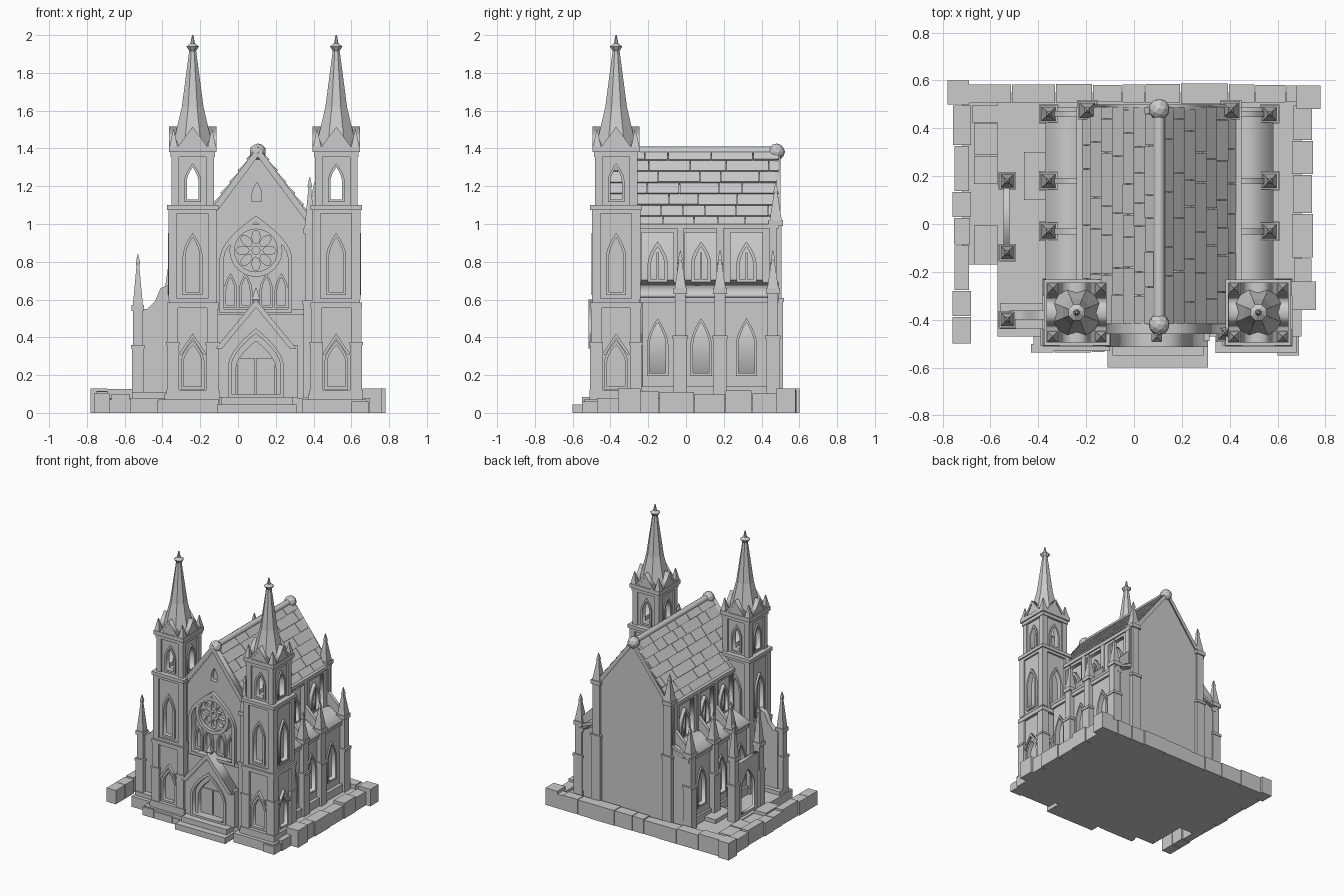
import bpy, bmesh, math, random
from mathutils import Matrix, Vector

if "Cube" in bpy.data.objects:
    bpy.data.objects.remove(bpy.data.objects["Cube"])

random.seed(4)
T, R = Matrix.Translation, Matrix.Rotation
MID = 0.105  # nave axis


def finish(name, me):
    ob = bpy.data.objects.new(name, me)
    bpy.context.collection.objects.link(ob)
    return ob


def boxes(name, specs):
    """One object from (x0, x1, y0, y1, z0, z1) boxes."""
    bm = bmesh.new()
    for x0, x1, y0, y1, z0, z1 in specs:
        m = T(((x0 + x1) / 2, (y0 + y1) / 2, (z0 + z1) / 2)) @ Matrix.Diagonal((x1 - x0, y1 - y0, z1 - z0, 1))
        bmesh.ops.create_cube(bm, size=1, matrix=m)
    me = bpy.data.meshes.new(name)
    bm.to_mesh(me)
    bm.free()
    return finish(name, me)


def cbox(x, y, h, z0, z1):
    return (x - h, x + h, y - h, y + h, z0, z1)


def cones(name, specs, sides=4):
    """One object from (x, y, z0, z1, r0, r1) cones, flat sides facing the axes."""
    bm = bmesh.new()
    for x, y, z0, z1, r0, r1 in specs:
        m = T((x, y, (z0 + z1) / 2)) @ R(math.pi / sides, 4, 'Z')
        bmesh.ops.create_cone(bm, cap_ends=True, segments=sides, radius1=r0, radius2=r1, depth=z1 - z0, matrix=m)
    me = bpy.data.meshes.new(name)
    bm.to_mesh(me)
    bm.free()
    return finish(name, me)


def panel(name, loops, t, origin, deg=0):
    """Upright slab from nested 2D loops (outline + holes); deg 0 faces -y, 90 faces +x."""
    cu = bpy.data.curves.new(name, 'CURVE')
    cu.dimensions, cu.fill_mode, cu.extrude = '2D', 'BOTH', t / 2
    for loop in loops:
        sp = cu.splines.new('POLY')
        sp.points.add(len(loop) - 1)
        for p, (u, v) in zip(sp.points, loop):
            p.co = (u, v, 0, 1)
        sp.use_cyclic_u = True
    tmp = finish(name + "_tmp", cu)
    bpy.context.view_layer.update()
    me = bpy.data.meshes.new_from_object(tmp.evaluated_get(bpy.context.evaluated_depsgraph_get()))
    bpy.data.objects.remove(tmp)
    me.transform(T(origin) @ R(math.radians(deg), 4, 'Z') @ R(math.pi / 2, 4, 'X') @ T((0, 0, t / 2)))
    me.name = name
    return finish(name, me)


def rect(u0, u1, v0, v1):
    return [(u0, v0), (u1, v0), (u1, v1), (u0, v1)]


def arch(c, w, z0, zs, z1, n=6):
    side = [(w / 2 * (1 - (i / n) ** 1.7), zs + (z1 - zs) * i / n) for i in range(n + 1)]
    right = [(w / 2, z0)] + side
    return [(c + u, v) for u, v in right] + [(c - u, v) for u, v in reversed(right[:-1])]


def ring(name, c, w, z0, zs, z1, k, t, origin, deg=0):
    panel(name, [arch(c, w + 2 * k, z0 - k, zs, z1 + 1.5 * k), arch(c, w, z0, zs, z1)], t, origin, deg)


def chevron(c, w, z0, z1, k):
    d = k * (z1 - z0) / w
    return [(c - w, z0), (c, z1), (c + w, z0), (c + w - k, z0), (c, z1 - d), (c - w + k, z0)]


def circle(c, z, r, n=24, sx=1, rot=0, off=0):
    out = []
    for i in range(n):
        a = 2 * math.pi * i / n
        p = Matrix.Rotation(rot, 2) @ Vector((off + r * math.cos(a), r * sx * math.sin(a)))
        out.append((c + p.x, z + p.y))
    return out


def pinnacle(name, x, y, z0, zb, z1, h):
    zm = z0 + (zb - z0) * 0.55
    boxes(name + "_shaft", [cbox(x, y, h * 1.25, z0, zm), cbox(x, y, h * 1.45, zm, zm + .02),
                            cbox(x, y, h, zm, zb), cbox(x, y, h * 1.3, zb - .03, zb)])
    cones(name + "_spirelet", [(x, y, zb, z1 - .02, h * 1.5, .005), (x, y, z1 - .06, z1 - .045, .012, .016),
                               (x, y, z1 - .045, z1, .016, .002)])


def stones(name, x0, x1, y0, y1, h):
    """Row of uneven blocks along the longer direction."""
    out, along_x = [], x1 - x0 > y1 - y0
    a, end = (x0, x1) if along_x else (y0, y1)
    while a < end - .01:
        b = min(end, a + random.uniform(.09, .2))
        b = end if end - b < .05 else b
        j, z = random.uniform(0, .012), h + random.uniform(-.015, .01)
        out.append((a, b - .004, y0 + j, y1 - j, 0, z) if along_x else (x0 + j, x1 - j, a, b - .004, 0, z))
        a = b
    boxes(name, out)


# base slab, rubble borders, corner stones and front steps
boxes("base_slab", [(-.57, .70, -.47, .55, 0, .08), (-.72, -.56, -.17, .55, 0, .07), (-.42, -.1, -.53, -.4, 0, .07),
                    (.34, .68, -.54, -.4, 0, .07), (-.39, -.1, -.51, -.4, .07, .1), (.37, .66, -.51, -.4, .07, .1)])
stones("left_border", -.76, -.68, -.5, .5, .11)
stones("right_border", .66, .75, -.3, .5, .11)
stones("back_border", -.7, .7, .5, .59, .12)
stones("front_left_border", -.43, -.12, -.54, -.5, .06)
stones("left_paving", -.68, -.56, -.17, .5, .09)
boxes("corner_stones", [(-.78, -.69, .5, .6, 0, .13), (.68, .78, .48, .58, 0, .13), (.66, .76, -.36, -.24, 0, .13),
                        (.6, .69, -.55, -.46, 0, .06)])
boxes("front_steps", [(-.11, .31, -.6, -.42, 0, .045), (-.09, .29, -.55, -.42, .045, .085)])

# nave body with gable cross-section
panel("nave_body", [[(-.2, .05), (.41, .05), (.41, .98), (MID, 1.37), (-.2, .98)]], .89, (0, .49, 0))

# roof slates: overlapping courses of uneven length on both slopes
bm = bmesh.new()
slope = math.atan2(.41, .315)
for s in (-1, 1):
    for i in range(7):
        d, y = .075 * i + .035, -.42
        while y < .48:
            e = min(.49, y + random.uniform(.09, .24))
            m = T((MID + s * d * math.cos(slope), (y + e) / 2, 1.395 - d * math.sin(slope))) \
                @ R(s * (slope - .09 - random.uniform(0, .05)), 4, 'Y') @ Matrix.Diagonal((.09, e - y - .003, .022, 1))
            bmesh.ops.create_cube(bm, size=1, matrix=m)
            y = e
me = bpy.data.meshes.new("roof_slates")
bm.to_mesh(me)
bm.free()
finish("roof_slates", me)
panel("ridge_cap", [circle(MID, 1.385, .024, 8)], .9, (0, .48, 0))
for y in (-.42, .48):
    bm = bmesh.new()
    bmesh.ops.create_icosphere(bm, subdivisions=2, radius=.044, matrix=T((MID, y, 1.382)))
    me = bpy.data.meshes.new("ridge_finial")
    bm.to_mesh(me)
    bm.free()
    finish("ridge_finial", me)
panel("back_coping", [chevron(MID, .32, .99, 1.41, .035)], .03, (0, .5, 0))

# west front: wall with great arch, rose window, lancets and gable coping
panel("front_wall", [[(-.2, .08), (.42, .08), (.42, .98), (MID, 1.38), (-.2, .98)],
                     arch(.095, .34, .55, .82, 1.01), arch(.1, .05, 1.12, 1.16, 1.22)], .03, (0, -.4, 0))
ring("great_arch_moulding", .095, .34, .55, .82, 1.01, .022, .035, (0, -.42, 0))
panel("front_gable_coping", [chevron(MID, .32, .98, 1.41, .04)], .06, (0, -.4, 0))
panel("rose_tracery", [circle(.095, .86, .115), circle(.095, .86, .022, 8)] +
      [circle(.095, .86, .036, 8, .62, i * math.pi / 4, .071) for i in range(8)], .025, (0, -.4, 0))
panel("rose_rim", [circle(.095, .86, .14), circle(.095, .86, .113)], .05, (0, -.4, 0))
for c in (-.04, .04, .15, .23):
    ring("front_lancet", c, .045, .57, .65, .72, .013, .025, (0, -.4, 0))
boxes("front_string_course", [(-.13, .4, -.445, -.4, .52, .55)])

# portal with stepped arches, door and steep gable
panel("portal_body", [[(-.1, .08), (.29, .08), (.29, .34), (.095, .56), (-.1, .34)],
                      arch(.095, .27, .09, .25, .43)], .06, (0, -.43, 0))
ring("portal_outer_arch", .095, .26, .1, .25, .42, .018, .07, (0, -.43, 0))
ring("portal_inner_arch", .095, .21, .1, .24, .38, .03, .035, (0, -.43, 0))
for c in (.043, .147):
    boxes("door_leaf", [(c - .048, c + .048, -.438, -.42, .085, .29)])
panel("portal_coping", [chevron(.095, .215, .34, .6, .035)], .085, (0, -.43, 0))
boxes("portal_piers", [cbox(c, -.465, .025, .08, .36) for c in (-.1, .29)])
cones("portal_finial", [(.095, -.47, .57, .6, .012, .03), (.095, -.47, .6, .66, .03, .004)])
pinnacle("front_pinnacle", .38, -.455, .08, .98, 1.25, .026)

# the two west towers
for x, side in ((-.24, "left"), (.52, "right")):
    y, n = -.37, side + "_tower"
    corners = [(x + i, y + j) for i in (-.105, .105) for j in (-.105, .105)]
    boxes(n + "_core", [cbox(x, y, .095, .05, 1.07)])
    b = [cbox(x, y, .142, .05, .12), cbox(x, y, .137, .555, .585), cbox(x, y, .125, .585, .605),
         cbox(x, y, .128, 1.055, 1.075), cbox(x, y, .137, 1.075, 1.1)]
    for p in corners:
        b += [cbox(*p, .032, .1, .36), cbox(*p, .028, .36, .57), cbox(*p, .036, .36, .375), cbox(*p, .023, .6, 1.06)]
    boxes(n + "_courses_and_buttresses", b)
    upper = [(x + i, y + j) for i in (-.092, .092) for j in (-.092, .092)]
    boxes(n + "_belfry_corners", [cbox(*p, .02, 1.09, 1.38) for p in upper])
    boxes(n + "_belfry_cornice", [cbox(x, y, .117, 1.355, 1.38), cbox(x, y, .126, 1.38, 1.41)])
    for deg in (0, 90, 180, 270):
        d = Vector((math.sin(math.radians(deg)), -math.cos(math.radians(deg)), 0))
        o = Vector((x, y, 0)) + d * .09
        panel(n + "_lower_wall", [rect(-.09, .09, .1, .57), arch(0, .11, .13, .27, .37)], .025, o, deg)
        ring(n + "_lower_window", 0, .095, .14, .27, .36, .015, .035, o, deg)
        panel(n + "_lower_hood", [chevron(0, .075, .31, .42, .018)], .045, o, deg)
        panel(n + "_middle_wall", [rect(-.09, .09, .6, 1.06), arch(0, .095, .63, .84, .95)], .025, o, deg)
        ring(n + "_middle_window", 0, .075, .64, .83, .93, .015, .04, o, deg)
        o = Vector((x, y, 0)) + d * .07
        panel(n + "_belfry_wall", [rect(-.09, .09, 1.09, 1.38), arch(0, .06, 1.13, 1.23, 1.3)], .03, o, deg)
        ring(n + "_belfry_window", 0, .06, 1.13, 1.23, 1.3, .014, .04, o, deg)
        panel(n + "_spire_gable", [[(-.075, 1.41), (.075, 1.41), (0, 1.5)]], .05, o, deg)
        panel(n + "_spire_gable_coping", [chevron(0, .085, 1.4, 1.515, .02)], .055, o, deg)
    cones(n + "_corner_spirelets", [(px + (px - x) * .1, py + (py - y) * .1, 1.41, 1.5, .03, .003) for px, py in upper])
    cones(n + "_spire", [(x, y, 1.41, 1.62, .115, .062), (x, y, 1.62, 1.93, .062, .018)], 8)
    cones(n + "_finial", [(x, y, 1.91, 1.94, .015, .036), (x, y, 1.94, 1.955, .036, .014), (x, y, 1.95, 2, .014, .004)], 8)

# aisles, clerestory, buttresses and fliers on both flanks
for s, side in ((-1, "left"), (1, "right")):
    X = lambda d: MID + s * d
    deg, bays = 90 * s, (-.15, .08, .32)
    panel(side + "_aisle_body", [[(X(.28), .05), (X(.43), .05), (X(.43), .6), (X(.28), .68)]], .7, (0, .485, 0))
    panel(side + "_aisle_wall", [[(s * u, v) for u, v in rect(-.23, .48, .08, .6)]] +
          [arch(s * c, .11, .2, .36, .5) for c in bays], .025, (X(.43), 0, 0), deg)
    panel(side + "_clerestory_wall", [[(s * u, v) for u, v in rect(-.25, .49, .66, .99)]] +
          [rect(s * c - .085, s * c + .085, .69, .955) for c in bays], .03, (X(.305), 0, 0), deg)
    for c in bays:
        ring(side + "_aisle_window", s * c, .085, .21, .36, .48, .014, .035, (X(.43), 0, 0), deg)
        ring(side + "_clerestory_window", s * c, .07, .705, .79, .88, .018, .025, (X(.305), 0, 0), deg)
        panel(side + "_window_mullion", [rect(s * c - .006, s * c + .006, .7, .85)], .02, (X(.305), 0, 0), deg)
    lo, hi = sorted((X(.335), X(.475)))
    panel(side + "_aisle_roof", [[(X(.3), .68), (X(.475), .61), (X(.475), .63), (X(.3), .705)]], .73, (0, .49, 0))
    w0, w1 = sorted((X(.42), X(.47)))
    boxes(side + "_string_courses", [(w0, w1, -.24, .49, .585, .615), (w0, w1 + .01, -.24, .49, .08, .14)])
    e0, e1 = sorted((X(.3), X(.345)))
    boxes(side + "_eaves", [(e0, e1, -.25, .49, .975, 1.0)])
    for y in (-.03, .18, .46):
        pinnacle(side + "_buttress", X(.462), y, .06, .66, .86, .028)
        panel(side + "_flier", [[(X(.3), .72), (X(.3), .84), (X(.46), .68), (X(.46), .6), (X(.38), .68)]],
              .025, (0, y + .012, 0))
        boxes(side + "_clerestory_pier", [cbox(X(.325), y, .018, .66, .99)])
    pinnacle(side + "_nave_back_pinnacle", X(.3), .475, .06, 1.02, 1.22, .03)

# detached outer buttresses and low screen on the left
for y in (.18, -.12, -.4):
    pinnacle("outer_buttress", -.53, y, .06, .57, .84, .025)
panel("outer_screen", [rect(-.18, .12, .07, .5), arch(-.03, .16, .1, .28, .42)], .025, (-.52, 0, 0), -90)
panel("outer_flying_wall", [[(-.52, .06), (-.36, .06), (-.36, .68), (-.41, .66), (-.44, .59), (-.48, .55), (-.52, .55)]],
      .04, (0, -.36, 0))
boxes("left_wing_footings", [(-.56, -.35, -.44, -.33, .05, .11), (-.46, -.35, .1, .3, .05, .11)])
